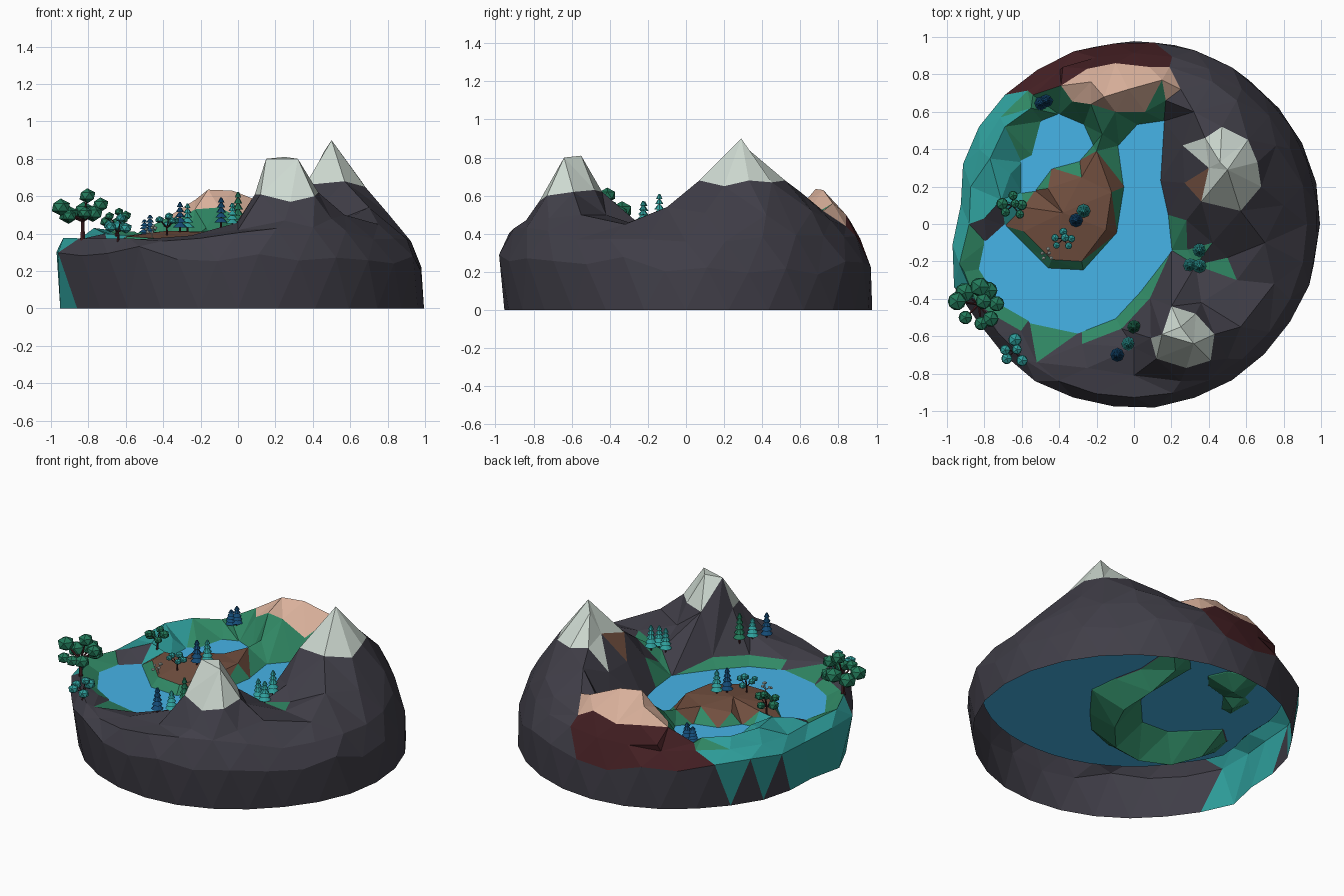
import bpy, bmesh, math, random
from mathutils import Vector, Matrix
from mathutils.bvhtree import BVHTree
from mathutils.geometry import delaunay_2d_cdt

if "Cube" in bpy.data.objects:
    bpy.data.objects.remove(bpy.data.objects["Cube"])

random.seed(4)
COLOURS = {
    "dark_rock": (.051, .048, .064), "grass": (.03, .25, .13), "teal_cliff": (.028, .35, .335),
    "water": (.065, .48, .85), "snow": (.61, .69, .63), "brown_earth": (.165, .078, .05),
    "pink_stone": (.70, .44, .33), "maroon_stone": (.058, .014, .017),
    "navy_needles": (.007, .07, .18), "leaf_green": (.016, .19, .10)}
ROCK, GRASS, TEAL, WATER, SNOW, BROWN, PINK, MAROON, NAVY, LEAF = range(10)
mats = []
for n, c in COLOURS.items():
    m = bpy.data.materials.new(n)
    m.diffuse_color = (*c, 1)
    m.use_nodes = True
    m.node_tree.nodes["Principled BSDF"].inputs["Base Color"].default_value = m.diffuse_color
    mats.append(m)


def finish(bm, name):
    me = bpy.data.meshes.new(name)
    bm.to_mesh(me)
    bm.free()
    for m in mats:
        me.materials.append(m)
    ob = bpy.data.objects.new(name, me)
    bpy.context.collection.objects.link(ob)
    return ob


def inside(x, y, poly):
    hit = False
    for (ax, ay), (bx, by) in zip(poly, poly[1:] + poly[:1]):
        if (ay > y) != (by > y) and x < (bx - ax) * (y - ay) / (by - ay) + ax:
            hit = not hit
    return hit


# shorelines
LEVEL = .32
lake = [(.02, .53), (.16, .55), (.14, .23), (.18, .05), (.2, -.14), (.03, -.36), (-.1, -.5),
        (-.28, -.57), (-.56, -.51), (-.7, -.43), (-.82, -.24), (-.79, -.1), (-.69, -.01),
        (-.57, -.13), (-.46, -.24), (-.27, -.25), (-.09, -.05), (-.05, .2), (-.08, .42)]
pond = [(-.49, .55), (-.4, .585), (-.27, .53), (-.22, .42), (-.29, .34), (-.44, .3),
        (-.53, .18), (-.6, .17), (-.6, .33), (-.54, .36)]
# lake bed, as x, y, height
bed = [(.05, .44, .25), (.05, .22, .2), (.06, -.02, .18), (-.02, -.2, .17), (-.18, -.38, .17),
       (-.38, -.41, .17), (-.57, -.34, .18), (-.69, -.2, .22), (-.38, .46, .25), (-.53, .27, .28)]

# hills, as x, y, height
island = [(-.2, .39, .41), (-.28, .25, .40), (-.12, .17, .41), (-.15, -.03, .405), (-.28, -.2, .37),
          (-.44, -.19, .375), (-.59, -.04, .385), (-.38, .06, .415), (-.59, .09, .39), (-.17, .48, .43),
          (-.46, .19, .385)]
north = [(.06, .6, .46), (-.1, .6, .54), (-.33, .655, .47), (-.55, .62, .41), (-.16, .68, .635),
         (-.03, .72, .63), (-.39, .74, .48), (.15, .77, .56), (-.1, .86, .47), (-.38, .84, .40),
         (.19, .84, .44), (.17, .66, .48), (-.23, .76, .58), (.08, .84, .5), (-.25, .83, .49), (-.54, .69, .4),
         (-.23, .64, .53)]
east = [(.5, .29, .9), (.46, .33, .84), (.38, .46, .68), (.36, .12, .66), (.4, .3, .71), (.57, .07, .68),
        (.68, .2, .65), (.61, .45, .67), (.32, .6, .62), (.25, .72, .52), (.27, .22, .53), (.26, .42, .54),
        (.28, .02, .48), (.55, -.3, .46), (.33, -.22, .43), (.42, -.1, .52), (.7, -.1, .54), (.75, -.32, .45),
        (.8, .1, .51), (.76, .42, .5), (.55, .66, .52), (.42, .76, .47), (.47, .52, .68), (.66, .33, .68),
        (.5, -.18, .46)]
south = [(.25, -.55, .81), (.15, -.59, .80), (.32, -.64, .80), (.09, -.61, .61), (.2, -.44, .62),
         (.43, -.59, .62), (.28, -.77, .57), (.36, -.42, .5), (.57, -.55, .5), (0, -.66, .46),
         (0, -.81, .42), (-.25, -.77, .39), (-.52, -.74, .37), (.25, -.84, .47), (.5, -.72, .48),
         (.12, -.72, .61), (.41, -.73, .6), (.33, -.48, .63)]
west = [(-.8, .03, .38), (-.71, .13, .40), (-.77, .35, .43), (-.69, .52, .42), (-.66, .27, .39)]

# plan points paired with real positions
plan, real = [], []


def add(x, y, z, px=None, py=None):
    plan.append(Vector((x if px is None else px, y if py is None else py)))
    real.append(Vector((x, y, z)))


edges = []


def close_loop(s, n):
    edges.extend((s + i, s + (i + 1) % n) for i in range(n))


for loop in (lake, pond):
    close_loop(len(plan), len(loop))
    for x, y in loop:
        add(x, y, LEVEL - .005)
CX, CY, BANK = -.3, -.15, 1.17
for x, y in lake[4:11]:
    add(CX + (x - CX) * BANK, CY + (y - CY) * BANK, .36 + .06 * max(0, x + .2))
for x, y, z in bed + island + north + east + south + west:
    add(x, y, z)


def bump(a, centre, width):
    d = (math.degrees(a) - centre + 180) % 360 - 180
    return math.exp(-(d / width) ** 2)


def radius(a):
    return (.98 + .02 * max(0, math.cos(a)) + .008 * abs(math.sin(a))
            - .05 * bump(a, 177, 12) + .045 * bump(a, 195, 10))


# outer cliff: three rings
N = 28
for k, pr in enumerate((1.0, 1.15, 1.35)):
    close_loop(len(plan), N)
    for i in range(N):
        a = 2 * math.pi * (i + (.5 if k == 1 else 0)) / N
        w = max(0, math.cos(a - math.radians(222)))
        j = random.uniform(-1, 1)
        diag = bump(a, 135, 30) + bump(a, 315, 30)
        r, z = ((.925 + .02 * w, .365 + .06 * bump(a, 290, 28) + .04 * bump(a, 45, 25) + .015 * j),
                (.985 + .018 * w, .22 + .09 * w + .04 * diag + .04 * j),
                (1 - .045 * w - .05 * diag - .015 * bump(a, 60, 30), 0))[k]
        r *= radius(a) * (1 + .006 * j * (k == 1))
        add(r * math.cos(a), r * math.sin(a), z, pr * math.cos(a), pr * math.sin(a))

vs, _, fs, orig, *_ = delaunay_2d_cdt(plan, edges, [], 0, 1e-5)


def land_colour(x, y, z):
    if x > 0 and z > .64 and (math.hypot(x - .5, y - .29) < .24 or math.hypot(x - .26, y + .6) < .2):
        return SNOW
    if .28 < x < .42 and .1 < y < .32 and z > .6:
        return BROWN
    if -.63 < x < -.07 and -.24 < y < .41 and z > .362:
        return BROWN
    if -.42 < x < .2 and y > .63 and z > (.52 if y < .7 else .475):
        return PINK
    if -.62 < x < .2 and y > (.73 if x > -.35 else .69) and z > .26:
        return MAROON
    if -.88 < x < -.7 and -.1 < y < .07 and z > .3:
        return ROCK
    if x < -.62 and -.34 < y < .7 and z > (.05 if y < .22 else .17) and (y > .06 or x < -.88):
        return TEAL
    if -.72 < x < .13 and -.25 < y < .75 and z > .3:
        return GRASS
    if .15 < x < .55 and -.33 < y < -.1 and z < (.455 if x > .25 else .4):
        return GRASS
    s = BANK + .02
    if y < 0 and .3 < z < .4 and inside(CX + (x - CX) / s, CY + (y - CY) / s, lake):
        return GRASS
    return ROCK


# island terrain with its sunken lake bed
bm = bmesh.new()
bv = [bm.verts.new(real[o[0]]) for o in orig]
for f in fs:
    c = sum((vs[i] for i in f), Vector((0, 0))) / 3
    wet = inside(c.x, c.y, lake) or inside(c.x, c.y, pond)
    face = bm.faces.new([bv[i] for i in f])
    face.material_index = GRASS if wet else land_colour(*face.calc_center_median())
bm.normal_update()
tree = BVHTree.FromBMesh(bm)
finish(bm, "terrain")


def ground(x, y):
    hit = tree.ray_cast(Vector((x, y, 2)), Vector((0, 0, -1)))[0]
    return hit.z if hit else LEVEL


# water sheet filling the shell
bm = bmesh.new()
ring = [bm.verts.new((.9 * radius(a) * math.cos(a), .9 * radius(a) * math.sin(a), LEVEL))
        for a in (2 * math.pi * i / 48 for i in range(48))]
bm.faces.new(ring).material_index = WATER
finish(bm, "water")


# tree parts
def paint(verts, mat):
    for f in {f for v in verts for f in v.link_faces}:
        f.material_index = mat


def limb(bm, a, b, r1, r2, mat, sides=5):
    a, b = Vector(a), Vector(b)
    m = Matrix.Translation((a + b) / 2) @ (b - a).to_track_quat('Z', 'Y').to_matrix().to_4x4()
    paint(bmesh.ops.create_cone(bm, cap_ends=True, segments=sides, radius1=r1, radius2=r2,
                                depth=(b - a).length, matrix=m)["verts"], mat)


def blob(bm, p, r, mat):
    m = Matrix.Translation(p) @ Matrix.Diagonal((1, 1, .85, 1))
    paint(bmesh.ops.create_icosphere(bm, subdivisions=1, radius=r, matrix=m)["verts"], mat)


def conifer(x, y, h, mat):
    bm, z = bmesh.new(), ground(x, y) - .01
    limb(bm, (x, y, z), (x, y, z + h * .95), .006, .003, MAROON)
    for i in range(5):
        r, b = .037 - .005 * i, z + h * (.2 + .16 * i)
        limb(bm, (x, y, b), (x, y, b + h * .15), r, r * .3, mat, 8)
    finish(bm, "conifer")


def broadleaf(x, y, h, spread, count, r, mat, bark=MAROON):
    bm, z = bmesh.new(), ground(x, y) - .01
    fork = Vector((x, y, z + h * .4))
    limb(bm, (x, y, z), fork, h * .05, h * .035, bark)
    for i in range(count):
        a = 2.4 * i + .6
        d = spread * (.25 if i == 0 else random.uniform(.75, 1))
        p = Vector((x + d * math.cos(a), y + d * math.sin(a), z + h * (.92 if i == 0 else random.uniform(.5, .8))))
        limb(bm, fork, p, h * .03, h * .015, bark)
        blob(bm, p, r * random.uniform(.8, 1.15), mat)
    finish(bm, "broadleaf_tree")


for x, y, h, mat in ((-.27, .07, .16, TEAL), (-.31, .02, .17, NAVY), (-.47, .66, .13, NAVY), (-.5, .645, .11, NAVY),
                     (.35, -.14, .17, TEAL), (.3, -.22, .16, TEAL), (.35, -.225, .15, TEAL),
                     (-.09, -.7, .17, NAVY), (0, -.55, .2, LEAF), (-.03, -.64, .14, TEAL)):
    conifer(x, y, h, mat)
broadleaf(-.83, -.43, .26, .12, 9, .05, LEAF)
broadleaf(-.64, -.68, .14, .065, 5, .035, TEAL)
broadleaf(-.65, .1, .15, .065, 6, .032, LEAF)
broadleaf(-.38, -.08, .12, .05, 6, .022, TEAL)
broadleaf(-.46, -.16, .08, .035, 5, .01, SNOW, SNOW)
